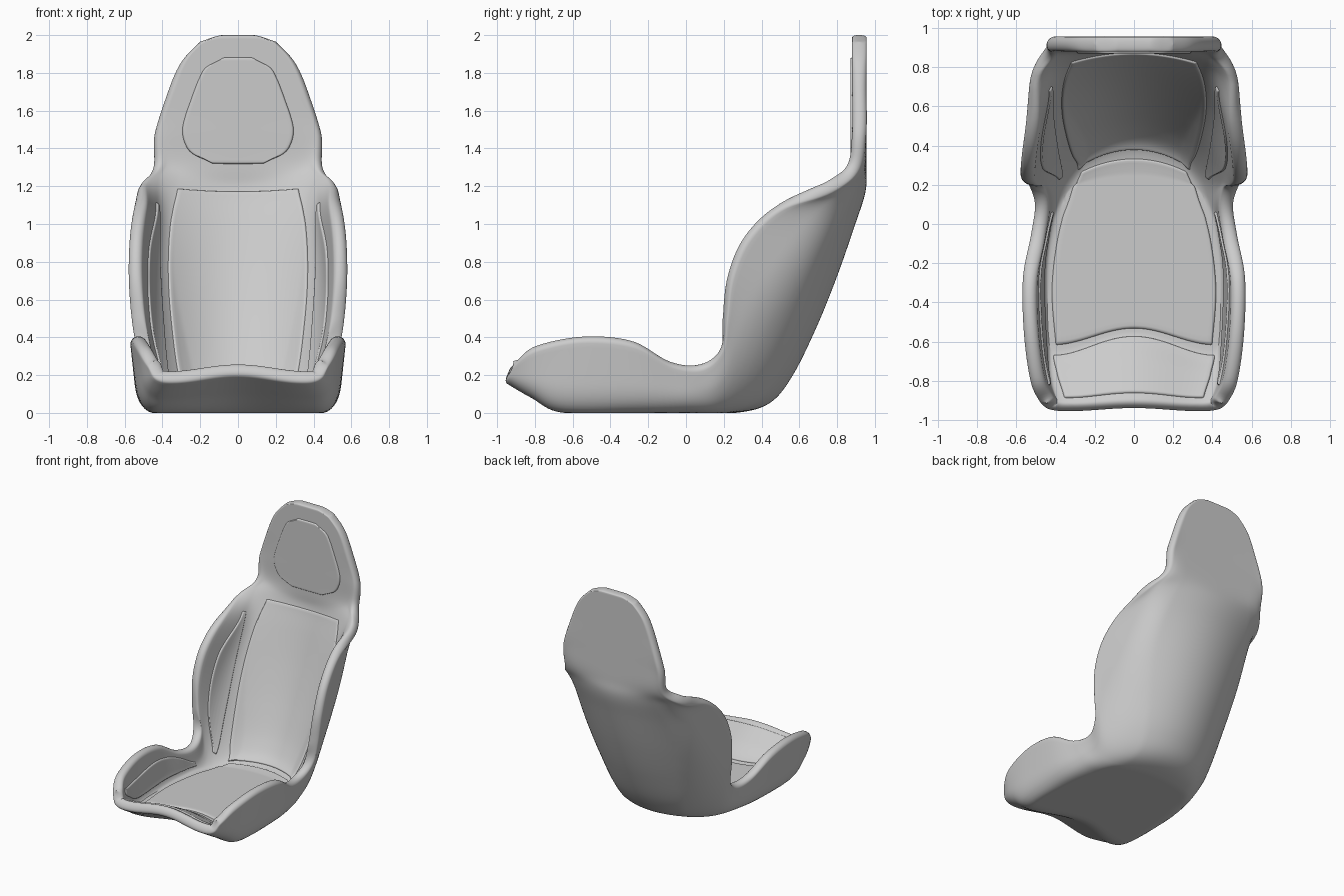
import bpy, bmesh, math
from mathutils import Vector

if "Cube" in bpy.data.objects:
    bpy.data.objects.remove(bpy.data.objects["Cube"])

# Shell stations from front lip to headrest top, outer surface, right half:
# centre y z | lower corner x y z | rim x y z
STATIONS = [
    (-.95, .20, .43, -.965, .165, .48, -.915, .255),
    (-.76, .10, .49, -.82, .08, .53, -.81, .345),
    (-.56, .0, .52, -.65, .0, .565, -.55, .40),
    (-.25, .0, .53, -.25, .0, .57, -.28, .375),
    (.0, .0, .50, .0, .0, .53, -.07, .265),
    (.26, .0, .47, .13, .0, .51, .09, .255),
    (.44, .05, .47, .23, .06, .54, .19, .35),
    (.56, .19, .48, .34, .20, .57, .212, .52),
    (.685, .44, .50, .46, .45, .585, .235, .73),
    (.795, .71, .50, .60, .72, .58, .32, .93),
    (.893, .99, .47, .75, .98, .56, .49, 1.085),
    (.95, 1.17, .43, .87, 1.18, .535, .76, 1.165),
    (.955, 1.30, .38, .945, 1.30, .457, .91, 1.285),
    (.955, 1.50, .36, .955, 1.50, .44, .955, 1.47),
    (.955, 1.74, .29, .955, 1.73, .367, .955, 1.71),
    (.955, 1.91, .21, .955, 1.90, .298, .955, 1.86),
    (.955, 2.00, .10, .955, 2.00, .20, .955, 1.965),
]
LAST = len(STATIONS) - 1
THICK = .075


def spline(rows, u):
    """Catmull-Rom through rows of numbers at parameter u."""
    n = len(rows) - 1
    i = min(int(u), n - 1)
    t = u - i
    a, b, c, d = (rows[max(0, min(n, i + k))] for k in (-1, 0, 1, 2))
    return [q + .5 * t * (r - p + t * (2*p - 5*q + 4*r - s + t * (3*(q - r) + s - p)))
            for p, q, r, s in zip(a, b, c, d)]


cache = {}


def section(u):
    """Half cross-section polyline with running lengths."""
    key = round(u, 5)
    if key in cache:
        return cache[key]
    cy, cz, bx, by, bz, rx, ry, rz = spline(STATIONS, u)
    pts = []
    back = max(0, min(1, u - 4))              # 0 wavy front, 1 bowed back
    hip = .5 + .5 * math.cos(math.pi * min(1, abs(u - 6.3) / 3.5))  # rounder hips
    end = .8 - .22 * hip
    for i in range(19):                       # floor or back
        t = end * i / 18
        e = (1 - back) * (.5 - .5 * math.cos(math.pi * t / .8)) + back * t * t
        pts.append(Vector((bx * t, cy + (by - cy) * e, cz + (bz - cz) * e)))
    corner, rim = Vector((bx, by, bz)), Vector((rx, ry, rz))
    a, b = pts[-1], corner.lerp(rim, .4 + .3 * hip)
    for i in range(1, 13):                    # rounded lower corner
        t = i / 12
        pts.append(a.lerp(corner, t).lerp(corner.lerp(b, t), t))
    pts += [b.lerp(rim, i / 8) for i in range(1, 9)]
    for p in pts:
        p.z = max(p.z, 0)
    lens = [0]
    for p, q in zip(pts, pts[1:]):
        lens.append(lens[-1] + (q - p).length)
    cache[key] = pts, lens
    return cache[key]


def point(u, f):
    pts, lens = section(max(0, min(LAST, u)))
    d = max(0, min(1, f)) * lens[-1]
    i = 0
    while i < len(pts) - 2 and lens[i + 1] < d:
        i += 1
    return pts[i].lerp(pts[i + 1], (d - lens[i]) / (lens[i + 1] - lens[i]))


def lifted(u, f, h):
    """Point raised by h from the outer surface towards the sitter."""
    n = (point(u, f + .02) - point(u, f - .02)).cross(point(u + .06, f) - point(u - .06, f))
    if f < 1e-6:
        n.x = 0
    return point(u, f) + n.normalized() * h


def samples(lo, hi, w, n, cap_lo=True, steps=6):
    """(position, roundness) pairs, with rounded ends of width w."""
    arc = [(w * (1 - math.cos(k * math.pi / 2 / steps)), math.sin(k * math.pi / 2 / steps))
           for k in range(steps)]
    start = lo + w if cap_lo else lo
    out = [(lo + d, r) for d, r in arc] if cap_lo else []
    out += [(start + (hi - w - start) * i / n, 1) for i in range(n + 1)]
    return out + [(hi - d, r) for d, r in reversed(arc)]


def finish(name, grids):
    bm = bmesh.new()
    for grid, flip in grids:
        rows = [[bm.verts.new(p) for p in row] for row in grid]
        for r, s in zip(rows, rows[1:]):
            for j in range(len(r) - 1):
                q = (r[j], r[j + 1], s[j + 1], s[j])
                bm.faces.new(q[::-1] if flip else q)
    bmesh.ops.remove_doubles(bm, verts=bm.verts, dist=1e-5)
    me = bpy.data.meshes.new(name)
    bm.to_mesh(me)
    bm.free()
    ob = bpy.data.objects.new(name, me)
    bpy.context.collection.objects.link(ob)
    m = ob.modifiers.new("Mirror", 'MIRROR')
    m.merge_threshold = 1e-4
    bpy.ops.object.select_all(action='DESELECT')
    ob.select_set(True)
    bpy.context.view_layer.objects.active = ob
    bpy.ops.object.shade_smooth_by_angle(angle=math.radians(50))


# Shell: outer and inner skins that meet in a rounded rim
outer, inner = [], []
for u, ru in samples(0, LAST, .2, 120):
    total = section(u)[1][-1]
    ro, ri = [], []
    for d, rd in samples(0, total, .034, 36, cap_lo=False):
        half = THICK / 2 * ru * rd
        ro.append(lifted(u, d / total, THICK / 2 - half))
        ri.append(lifted(u, d / total, THICK / 2 + half))
    outer.append(ro)
    inner.append(ri)
finish("seat_shell", [(outer, True), (inner, False)])


def pad(name, u0, u1, lo, hi, lift=.01):
    """Raised cushion panel between two edge lines (distances from centre)."""
    def edge(vals, t):
        return spline([(v,) for v in vals], t * (len(vals) - 1))[0]
    grid = []
    for u, ru in samples(u0, u1, .06, 44, steps=4):
        t = (u - u0) / (u1 - u0)
        total = section(u)[1][-1]
        a = edge(lo, t) if lo else 0
        b = min(edge(hi, t), total - .05)
        grid.append([lifted(u, d / total, THICK - .006 + (lift + .006) * ru * rd)
                     for d, rd in samples(a, b, .012, 20, cap_lo=bool(lo), steps=4)])
    finish(name, [(grid, False)])


# Cushion panels
pad("front_cushion", .35, 1.85, None, [.36, .40, .43])
pad("seat_cushion", 2.1, 5.45, None, [.41, .42, .40, .37, .33, .29])
pad("back_cushion", 5.8, 10.9, None, [.34, .40, .44, .45, .42, .35])
pad("headrest_cushion", 12.1, 14.8, None, [.14, .245, .285, .295, .28, .255, .23, .205, .17, .08])
pad("thigh_bolster", .8, 4.7, [.56, .57, .57, .53], [.61, .76, .74, .58])
pad("back_bolster", 6.1, 10.4, [.47, .51, .53, .54], [.51, .71, .74, .58])
